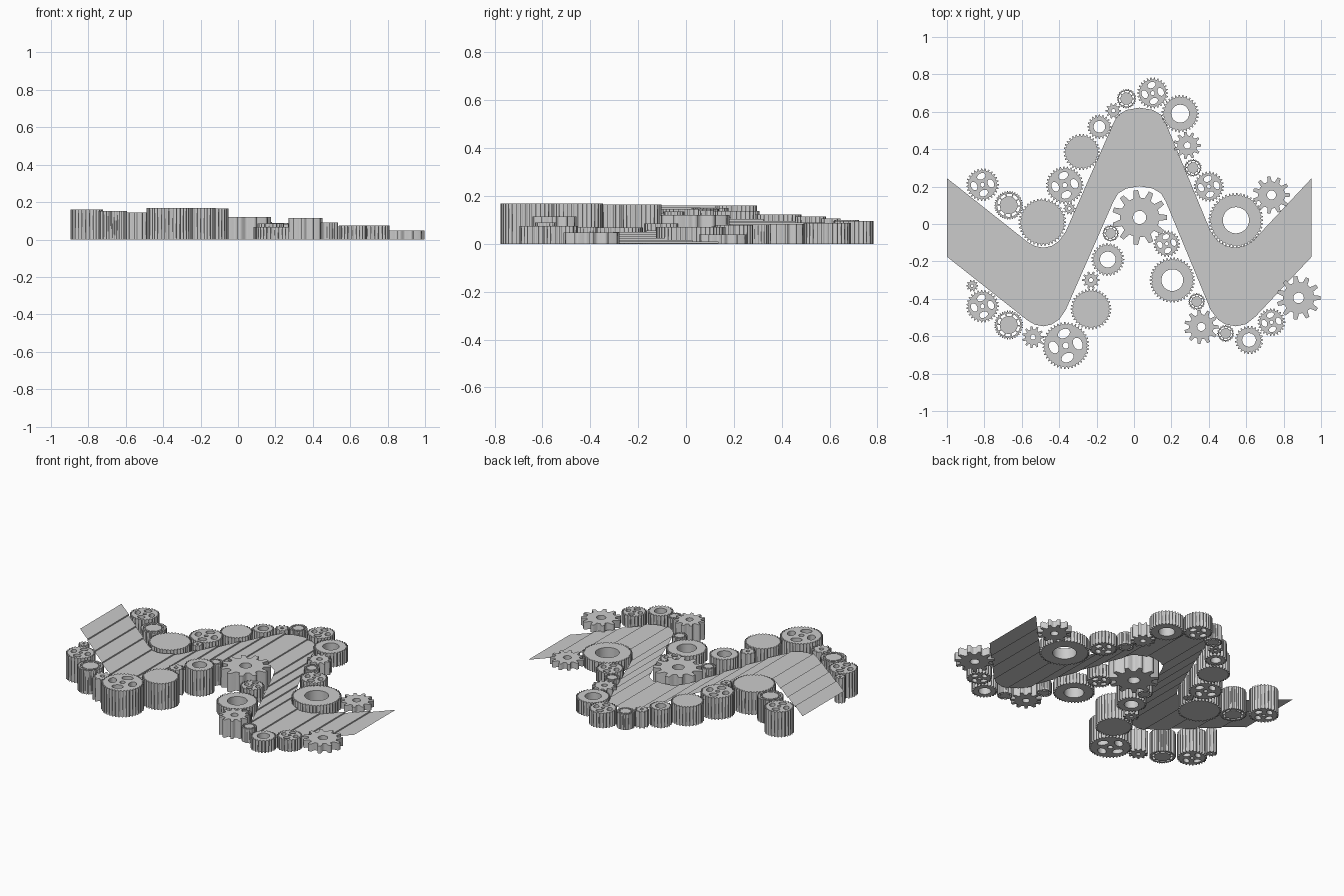
import bpy, bmesh
from math import sin, cos, pi, hypot

if "Cube" in bpy.data.objects:
    bpy.data.objects.remove(bpy.data.objects["Cube"])

def circle(r, n=32, cx=0, cy=0, ry=None, rot=0):
    ry = ry or r
    out = []
    for i in range(n):
        a = 2 * pi * i / n
        u, v = r * cos(a), ry * sin(a)
        out.append((cx + u * cos(rot) - v * sin(rot), cy + u * sin(rot) + v * cos(rot)))
    return out

def tooth_loop(R, n, depth):
    pts = []
    for i in range(n):
        for f, r in ((-.30, R - depth), (-.15, R), (.15, R), (.30, R - depth)):
            a = 2 * pi * (i + f) / n
            pts.append((r * cos(a), r * sin(a)))
    return pts

def slot(r0, r1, a0, a1, n=4):
    arc = [a0 + (a1 - a0) * i / n for i in range(n + 1)]
    return ([(r1 * cos(a), r1 * sin(a)) for a in arc]
            + [(r0 * cos(a), r0 * sin(a)) for a in reversed(arc)])

def extrude_loops(name, loops, x, y, h):
    """Filled 2D outline with holes, extruded up from z = 0."""
    cu = bpy.data.curves.new(name, 'CURVE')
    cu.dimensions = '2D'
    cu.fill_mode = 'BOTH'
    cu.extrude = h / 2
    for loop in loops:
        s = cu.splines.new('POLY')
        s.points.add(len(loop) - 1)
        for p, (u, v) in zip(s.points, loop):
            p.co = (u, v, 0, 1)
        s.use_cyclic_u = True
    tmp = bpy.data.objects.new(name + "_curve", cu)
    bpy.context.collection.objects.link(tmp)
    dg = bpy.context.evaluated_depsgraph_get()
    me = bpy.data.meshes.new_from_object(tmp.evaluated_get(dg))
    bpy.data.objects.remove(tmp)
    ob = bpy.data.objects.new(name, me)
    ob.location = (x, y, h / 2)
    bpy.context.collection.objects.link(ob)

def gear(kind, x, y, R, h):
    fine = max(18, int(R * 2 * pi / .02))
    if kind == 'solid':
        loops = [tooth_loop(R, fine, .011)]
    elif kind == 'ring':
        loops = [tooth_loop(R, fine, .011), circle(R * .48)]
    elif kind == 'wheel':
        loops = [tooth_loop(R, fine, .011), circle(R * .13, 16)]
        for i in range(4):
            a = i * pi / 2 + .15
            loops.append(circle(R * .19, 20, R * .52 * cos(a), R * .52 * sin(a), R * .27, a + .3))
    elif kind == 'bearing':
        loops = [tooth_loop(R, max(20, int(R * 450)), R * .09)]
        n = 10
        loops += [slot(R * .62, R * .80, 2 * pi * i / n, 2 * pi * (i + .8) / n) for i in range(n)]
    else:  # coarse teeth with a small bore
        loops = [tooth_loop(R, 11 if R > .05 else 10, R * .28), circle(R * .24, 20)]
    extrude_loops(kind + "_gear", loops, x, y, h)

# Gears along the back edge of the stepped path
BACK = [('wheel', -.81, .21, .087, .16), ('bearing', -.67, .10, .077, .15),
        ('solid', -.49, .01, .127, .145), ('wheel', -.37, .207, .1, .138),
        ('coarse', -.345, .083, .033, .14), ('solid', -.28, .385, .097, .122),
        ('ring', -.185, .52, .065, .115), ('coarse', -.11, .605, .042, .105),
        ('bearing', -.04, .67, .052, .1), ('wheel', .1, .7, .083, .095),
        ('ring', .247, .59, .1, .088), ('coarse', .285, .42, .073, .083),
        ('bearing', .315, .3, .047, .08), ('wheel', .4, .2, .081, .078),
        ('ring', .545, .02, .146, .07), ('coarse', .735, .155, .1, .04)]
# Gears along the front edge
FRONT = [('coarse', -.865, -.33, .032, .16), ('wheel', -.81, -.44, .087, .16),
         ('bearing', -.67, -.54, .077, .152), ('coarse', -.54, -.605, .058, .145),
         ('wheel', -.365, -.65, .125, .168), ('solid', -.23, -.455, .109, .168),
         ('coarse', -.23, -.3, .047, .165), ('ring', -.14, -.19, .088, .165),
         ('bearing', -.125, -.05, .044, .135), ('coarse', .03, .035, .147, .12),
         ('wheel', .175, -.105, .071, .085), ('ring', .205, -.3, .121, .068),
         ('bearing', .335, -.415, .045, .07), ('coarse', .36, -.55, .092, .115),
         ('bearing', .49, -.585, .045, .09), ('ring', .615, -.62, .076, .075),
         ('wheel', .735, -.525, .074, .075), ('coarse', .88, -.395, .117, .048)]
for g in BACK + FRONT:
    gear(*g)

# Stepped path: zigzag edge swept toward the front, dropping in small steps
EDGE = [(-1, .245), (-.57, -.095), (-.53, -.118), (-.485, -.127), (-.44, -.117),
        (-.40, -.09), (-.365, -.04), (-.11, .54), (-.085, .583), (-.04, .61),
        (.03, .622), (.1, .61), (.145, .583), (.17, .54), (.41, -.04),
        (.45, -.092), (.49, -.117), (.545, -.127), (.6, -.115), (.65, -.075), (.95, .245)]
DEPTH, STEPS, TOP = .42, 21, .159
lengths = [0]
for (x0, y0), (x1, y1) in zip(EDGE, EDGE[1:]):
    lengths.append(lengths[-1] + hypot(x1 - x0, y1 - y0))
total = lengths[-1]

def at(s):
    for i in range(len(EDGE) - 1):
        if s <= lengths[i + 1] + 1e-9:
            t = (s - lengths[i]) / (lengths[i + 1] - lengths[i])
            return tuple(a + (b - a) * t for a, b in zip(EDGE[i], EDGE[i + 1]))
    return EDGE[-1]

profile = []
for k in range(STEPS):
    s0, s1 = total * k / STEPS, total * (k + 1) / STEPS
    z = TOP * (1 - k / (STEPS - 1)) + .001
    inner = [s for s in lengths if s0 + 1e-4 < s < s1 - 1e-4]
    profile += [(*at(s), z) for s in [s0] + inner + [s1]]
bm = bmesh.new()
rows = [(bm.verts.new((x, y, z)), bm.verts.new((x, y - DEPTH, z))) for x, y, z in profile]
for (a, b), (c, d) in zip(rows, rows[1:]):
    bm.faces.new((a, b, d, c))
me = bpy.data.meshes.new("stepped_path")
bm.to_mesh(me)
bm.free()
bpy.context.collection.objects.link(bpy.data.objects.new("stepped_path", me))
